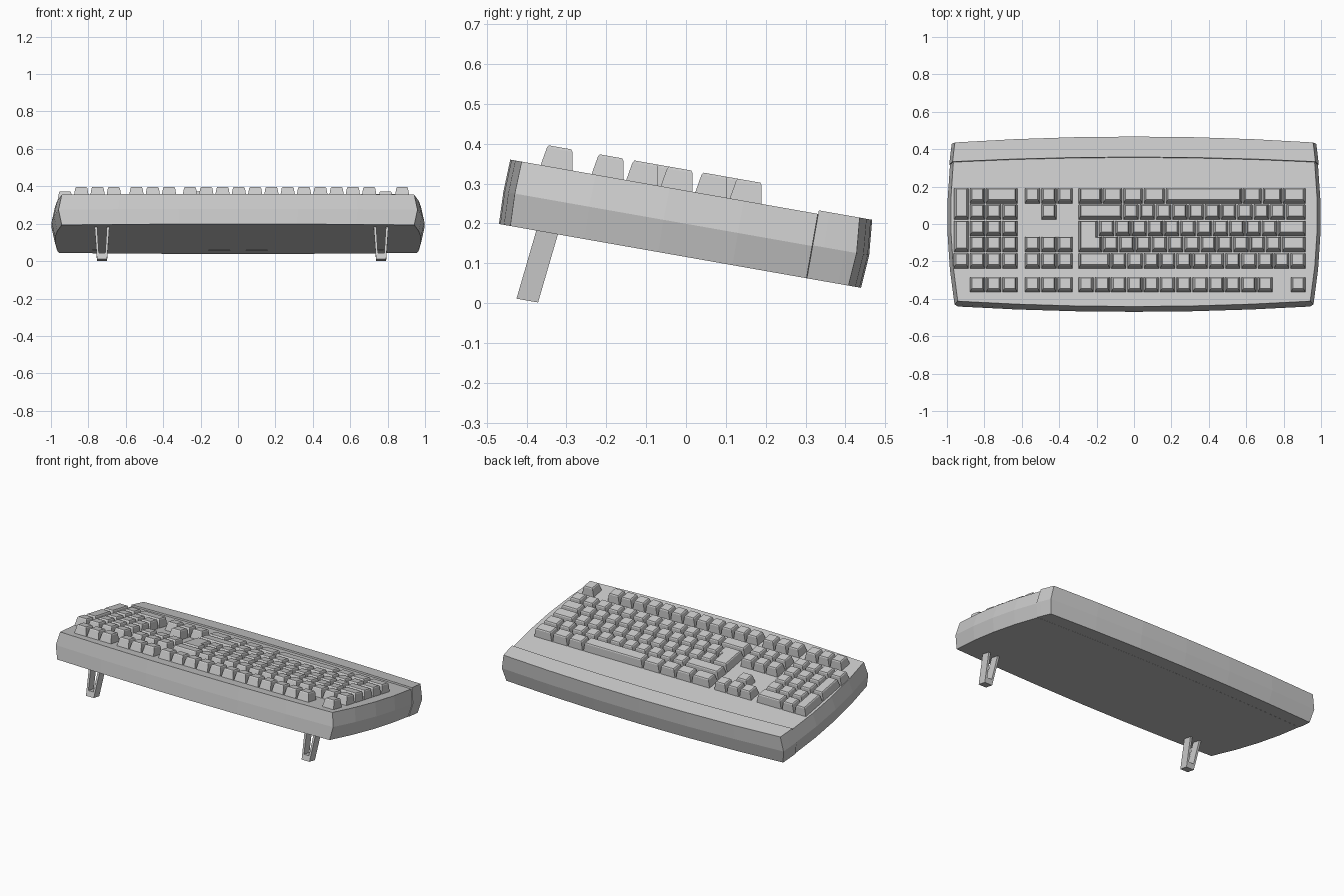
import bpy, bmesh, math
from mathutils import Matrix

if "Cube" in bpy.data.objects:
    bpy.data.objects.remove(bpy.data.objects["Cube"])

TILT = Matrix.Rotation(math.radians(-10), 4, 'X')  # everything is modelled flat, then tilted


def finish(bm, name):
    bmesh.ops.recalc_face_normals(bm, faces=bm.faces)
    bm.transform(TILT)
    me = bpy.data.meshes.new(name)
    bm.to_mesh(me)
    bm.free()
    ob = bpy.data.objects.new(name, me)
    bpy.context.collection.objects.link(ob)
    return ob


def loft(bm, loops):
    rings = [[bm.verts.new(p) for p in lp] for lp in loops]
    n = len(rings[0])
    for a, b in zip(rings, rings[1:]):
        for i in range(n):
            j = (i + 1) % n
            bm.faces.new((a[i], a[j], b[j], b[i]))
    bm.faces.new(rings[0][::-1])
    bm.faces.new(rings[-1])


def half_width(y):
    return 0.998 - 0.035 * (y / 0.45) ** 2


def outline(z, front, front_bow, back, back_bow, inset, grow=0):
    # bowed front, bulging sides, bowed back
    n = 6
    ts = [-1 + 2 * i / n for i in range(n + 1)]
    pts = []
    for t in ts:
        pts.append((t * (half_width(front) - inset + grow), front + front_bow * (1 - t * t), z))
    sides = [front + (back - front) * k / 4 for k in (1, 2, 3)]
    pts += [(half_width(y) - inset + grow, y, z) for y in sides]
    for t in ts[::-1]:
        pts.append((t * (half_width(back) - inset + grow), back + back_bow * (1 - t * t), z))
    pts += [(-half_width(y) + inset - grow, y, z) for y in sides[::-1]]
    return pts


# Main case
bm = bmesh.new()
loft(bm, [outline(z, -0.468 - d, -0.029, 0.287, 0.025, s)
          for z, s, d in ((0.114, 0.018, 0), (0.196, 0, 0.003), (0.278, 0.018, 0))])
finish(bm, "case")

# Palm rest, slightly proud of the case
bm = bmesh.new()
loft(bm, [outline(z, 0.288, 0.025, 0.40 - d, 0.032, s, 0.004)
          for z, s, d in ((0.114, 0.018, 0.006), (0.198, 0, 0), (0.287, 0.018, 0.008))])
finish(bm, "palm_rest")

# Keys
U = 0.0871
RIGHT = 0.92
ROW = {"func": -0.379, "num": -0.249, "upper": -0.161, "home": -0.073, "lower": 0.015, "space": 0.103}
HALF = 0.0415


def inset_poly(pts, d):
    out = []
    n = len(pts)
    for i, (x, y) in enumerate(pts):
        ox = oy = 0
        for a, b in ((pts[i - 1], pts[i]), (pts[i], pts[(i + 1) % n])):
            dx, dy = b[0] - a[0], b[1] - a[1]
            l = math.hypot(dx, dy)
            ox -= dy / l
            oy += dx / l
        out.append((x + ox * d, y + oy * d))
    return out


def key_poly(bm, pts):
    loft(bm, [[(x, y, z) for x, y in inset_poly(pts, d)]
              for z, d in ((0.272, 0), (0.324, 0.009), (0.330, 0.013))])


def key(bm, x0, x1, row, row2=None):
    g = 0.0025
    y0, y1 = ROW[row] - HALF, ROW[row2 or row] + HALF
    key_poly(bm, [(x0 + g, y0), (x1 - g, y0), (x1 - g, y1), (x0 + g, y1)])


def key_run(bm, right, row, widths):
    for w in widths:
        key(bm, right - w * U, right, row)
        right -= w * U


# Main typing block, widths listed from the right edge
bm = bmesh.new()
key(bm, 0.835, RIGHT, "func")
key_run(bm, 0.745, "func", [1] * 12)
key_run(bm, RIGHT, "num", [1] * 12 + [2])
key_run(bm, RIGHT, "upper", [1.5] + [1] * 11)
key_run(bm, RIGHT, "home", [1.75] + [1] * 11)
key_run(bm, RIGHT, "lower", [1.25] + [1] * 10 + [2.75])
key_run(bm, RIGHT, "space", [1.45, 1.25, 1.2, 4.75, 1.35, 1.25, 1.25, 1.5])
xl = RIGHT - 14 * U + 0.0025
xa, xb = xl + 1.25 * U - 0.005, xl + 1.5 * U - 0.005
y0, ym, y1 = ROW["upper"] - HALF, ROW["upper"] + HALF, ROW["home"] + HALF
key_poly(bm, [(xl, y0), (xb, y0), (xb, ym), (xa, ym), (xa, y1), (xl, y1)])
finish(bm, "main_keys")

# Navigation and arrow keys
bm = bmesh.new()
NAV = -0.325
for row in ("func", "num", "upper", "space"):
    key_run(bm, NAV, row, [1] * 3)
key_run(bm, NAV - U, "lower", [1])
finish(bm, "navigation_keys")

# Number pad
bm = bmesh.new()
PAD = -0.62
key_run(bm, PAD, "func", [1] * 3)
key_run(bm, PAD, "num", [1] * 4)
for row in ("upper", "home", "lower"):
    key_run(bm, PAD, row, [1] * 3)
key_run(bm, PAD, "space", [2, 1])
c0, c1 = PAD - 4 * U + 0.003, PAD - 3 * U
key(bm, c0, c1, "upper", "home")
key(bm, c0, c1, "lower", "space")
finish(bm, "number_pad_keys")

# Folding feet: tapered open frames under the front edge
TOP, BOT = 0.12, -0.063
FRAME = [(-0.04, TOP), (-0.027, BOT), (0.027, BOT), (0.04, TOP),
         (0.026, TOP), (0.017, -0.03), (-0.017, -0.03), (-0.026, TOP)]
for name, cx in (("left_foot", -0.727), ("right_foot", 0.765)):
    bm = bmesh.new()
    loops = []
    for y in (-0.421, -0.366):
        loops.append([(cx + x, y + 0.02 * (z - BOT) / (TOP - BOT), z) for x, z in FRAME])
    loft(bm, loops)
    finish(bm, name)
